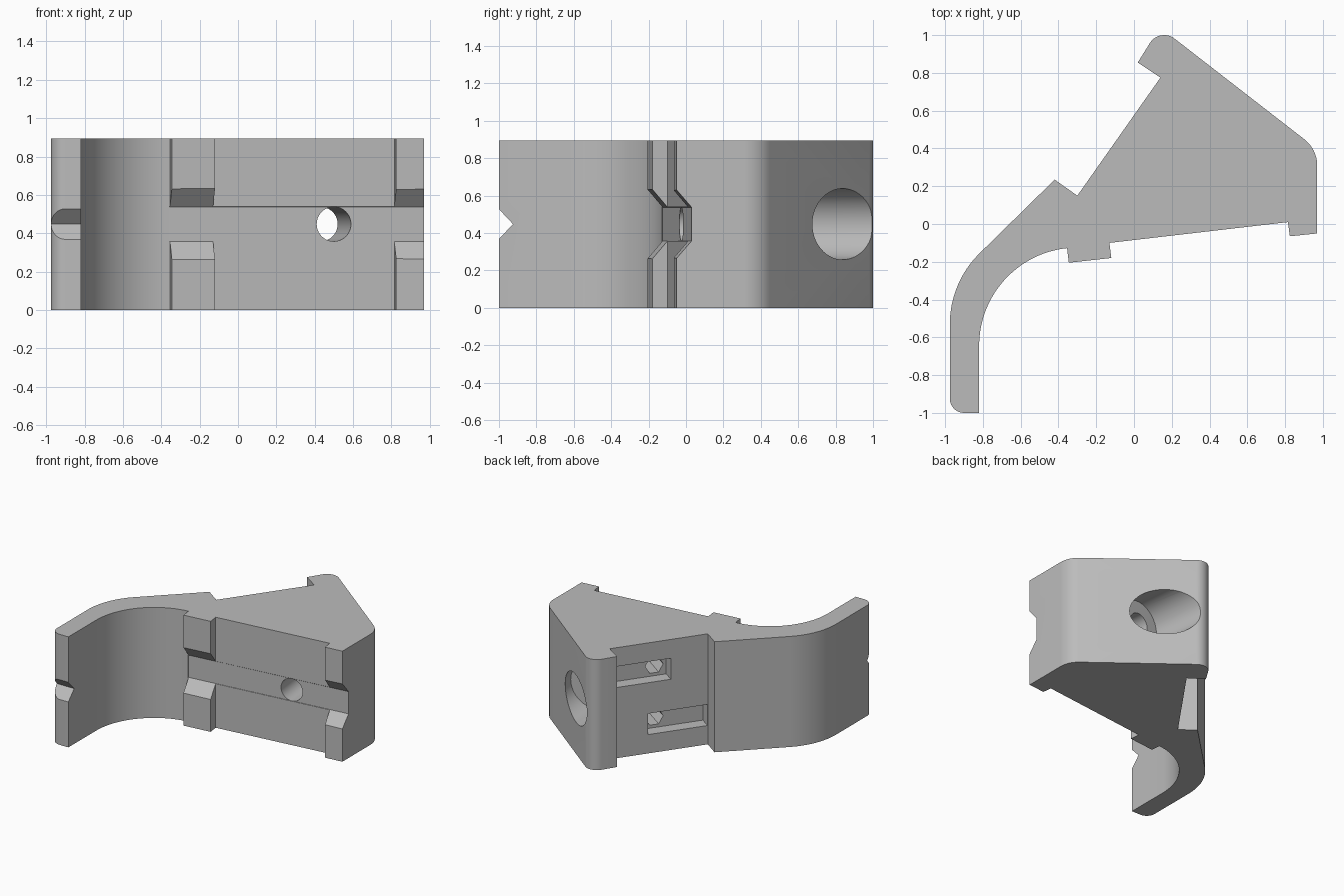
import bpy
import bmesh
from math import cos, sin, radians
from mathutils import Vector, Matrix

if "Cube" in bpy.data.objects:
    bpy.data.objects.remove(bpy.data.objects["Cube"])

HEIGHT = 0.895
MID = HEIGHT / 2
UP = Vector((0, 0, 1))

grey = bpy.data.materials.new("plain_grey")
grey.use_nodes = True
colour = (0.5, 0.5, 0.5, 1)
grey.diffuse_color = colour
grey.node_tree.nodes["Principled BSDF"].inputs["Base Color"].default_value = colour


def arc(cx, cy, r, start, end, steps):
    angles = [radians(start + (end - start) * i / steps) for i in range(steps + 1)]
    return [(cx + r * cos(a), cy + r * sin(a)) for a in angles]


def ring(r, sides):
    return arc(0, 0, r, 0, 360, sides)[:-1]


def prism(name, points, depth, origin=(0, 0, 0), u=(1, 0, 0), v=(0, 1, 0)):
    """Extrude a flat outline drawn on the u and v axes along u x v."""
    u, v = Vector(u).normalized(), Vector(v).normalized()
    frame = Matrix((u, v, u.cross(v))).transposed()
    bm = bmesh.new()
    rings = [[bm.verts.new(Vector(origin) + frame @ Vector((a, b, w)))
              for a, b in points] for w in (0, depth)]
    bm.faces.new(rings[0])
    bm.faces.new(rings[1])
    n = len(points)
    for i in range(n):
        j = (i + 1) % n
        bm.faces.new((rings[0][i], rings[0][j], rings[1][j], rings[1][i]))
    bmesh.ops.recalc_face_normals(bm, faces=bm.faces)
    mesh = bpy.data.meshes.new(name)
    bm.to_mesh(mesh)
    bm.free()
    mesh.materials.append(grey)
    obj = bpy.data.objects.new(name, mesh)
    bpy.context.collection.objects.link(obj)
    return obj


# Bracket body: curved arm, front pads, wedge and hooked back
step, hook = (-0.3, 0.15), (0.14, 0.775)
outline = (
    arc(-0.9, -0.925, 0.075, 180, 270, 8)
    + [(-0.82, -1)]
    + arc(-0.3, -0.645, 0.52, 180, 96, 24)
    + [(-0.345, -0.205), (-0.12, -0.18), (-0.13, -0.1),
       (0.815, 0.01), (0.825, -0.065), (0.97, -0.05)]
    + arc(0.795, 0.31, 0.175, 0, 52, 10)
    + arc(0.16, 0.91, 0.09, 52, 145, 12)
    + [(0.02, 0.855), hook, step, (-0.42, 0.235)]
    + arc(-0.45, -0.53, 0.525, 135, 180, 16)
)
body = prism("bracket_body", outline, HEIGHT)

cutters = []

# Flared groove between the upper and lower front pads
along = Vector((0.993, 0.116, 0)).normalized()
outward = along.cross(UP)
start = Vector((-0.355, -0.125, MID)) - along * 0.002
flare = [(0, -0.09), (0.12, -0.23), (0.12, 0.23), (0, 0.09)]
cutters.append(prism("pad_groove", flare, -1.6, start, outward, UP))

# Bolt hole and its wide counterbore
hole = Vector((0.5, -0.027, MID))
cutters.append(prism("bolt_hole", ring(0.09, 40), -1.1,
                     hole + outward * 0.1, along, UP))
cutters.append(prism("counterbore", ring(0.19, 56), -0.9,
                     hole - outward * 0.6, along, UP))

# V notch in the tip of the arm
notch = [(-0.05, -0.133), (0.075, 0), (-0.05, 0.133)]
cutters.append(prism("tip_notch", notch, 0.5, (-1.1, -1, MID), (0, 1, 0), UP))

# Two side slots running opposite ways, each with a hexagonal hole
base = Vector((*step, MID))
edge = Vector((*hook, MID)) - base
length = edge.length
slope = edge.normalized()
inward = slope.cross(UP)
for name, side, a, b in (("upper", 1, 0.288, length - 0.002),
                         ("lower", -1, 0.002, 0.468)):
    level = base + UP * 0.21 * side
    box = [(a, -0.085), (b, -0.085), (b, 0.085), (a, 0.085)]
    cutters.append(prism(name + "_slot", box, 0.15,
                         level - inward * 0.05, slope, UP))
    cutters.append(prism(name + "_hex_hole", ring(0.07, 6), 0.35,
                         level + slope * length / 2 + inward * 0.05, slope, UP))

# Carve every cutter out of the body
bpy.context.view_layer.objects.active = body
for cutter in cutters:
    cut = body.modifiers.new(cutter.name, "BOOLEAN")
    cut.operation = "DIFFERENCE"
    cut.solver = "EXACT"
    cut.object = cutter
    bpy.ops.object.modifier_apply(modifier=cut.name)
    bpy.data.objects.remove(cutter)

for obj in bpy.context.selected_objects:
    obj.select_set(False)
body.select_set(True)
bpy.ops.object.shade_smooth_by_angle(angle=radians(25))
